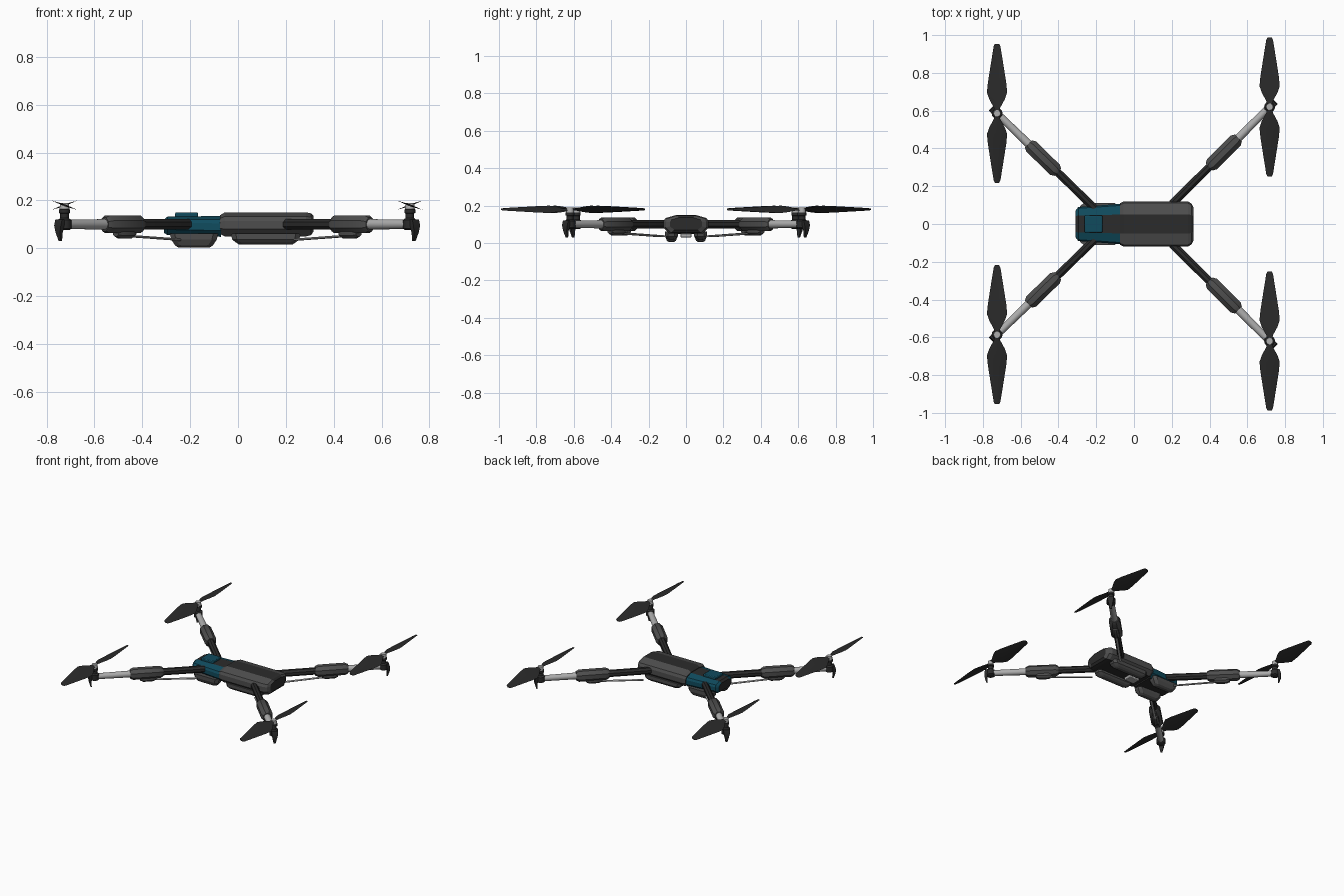
import bpy, bmesh, math
from mathutils import Vector

if "Cube" in bpy.data.objects:
    bpy.data.objects.remove(bpy.data.objects["Cube"], do_unlink=True)


def material(name, rgb):
    m = bpy.data.materials.new(name)
    m.use_nodes = True
    m.diffuse_color = (*rgb, 1)
    m.node_tree.nodes["Principled BSDF"].inputs["Base Color"].default_value = (*rgb, 1)
    return m


BLACK = material("matte black", (0.024, 0.024, 0.024))
GRAY = material("dark gray", (0.075, 0.075, 0.075))
TEAL = material("deep teal", (0.005, 0.07, 0.11))
LIGHT = material("light gray", (0.42, 0.42, 0.42))


def finish(bm, name, mats, bevel=0, smooth=True):
    bmesh.ops.recalc_face_normals(bm, faces=bm.faces)
    me = bpy.data.meshes.new(name)
    bm.to_mesh(me)
    bm.free()
    ob = bpy.data.objects.new(name, me)
    bpy.context.collection.objects.link(ob)
    for m in mats:
        me.materials.append(m)
    if bevel:
        mod = ob.modifiers.new("bevel", 'BEVEL')
        mod.width, mod.segments = bevel, 2
    if smooth:
        bpy.ops.object.select_all(action='DESELECT')
        ob.select_set(True)
        bpy.context.view_layer.objects.active = ob
        bpy.ops.object.shade_smooth_by_angle(angle=math.radians(35))
    return ob


def loft(bm, rings):
    """Skin a list of closed rings and cap both ends."""
    loops = [[bm.verts.new(p) for p in ring] for ring in rings]
    n = len(loops[0])
    for a, b in zip(loops, loops[1:]):
        for i in range(n):
            bm.faces.new((a[i], a[(i + 1) % n], b[(i + 1) % n], b[i]))
    bm.faces.new(loops[0])
    bm.faces.new(loops[-1])


def beam(name, a, b, stations, mat, sides=8, turn=0.5):
    """Tube from a to b; stations are (fraction, half width, half height)."""
    a, b = Vector(a), Vector(b)
    d = (b - a).normalized()
    side = d.cross(Vector((0, 0, 1))).normalized()
    up = side.cross(d)
    angles = [2 * math.pi * (i + turn) / sides for i in range(sides)]
    k = 1 / math.cos(math.pi / sides) if turn else 1
    bm = bmesh.new()
    loft(bm, [[a.lerp(b, t) + side * w * k * math.cos(r) + up * h * k * math.sin(r)
               for r in angles] for t, w, h in stations])
    return finish(bm, name, [mat])


def box(name, center, size, mat, bevel=0.005):
    bm = bmesh.new()
    bmesh.ops.create_cube(bm, size=1)
    for v in bm.verts:
        v.co = Vector(center) + Vector([c * s for c, s in zip(v.co, size)])
    return finish(bm, name, [mat], bevel)


def shell(name, stations, side_mat):
    """Hull section: stations are (x, half width, stripe half width, bottom, top)."""
    rings = []
    for x, w, s, b, t in stations:
        h = t - b
        half = [(s, t), (w * 0.92, t - h * 0.17), (w, t - h * 0.35),
                (w, b + h * 0.3), (w * 0.75, b)]
        rings.append([(x, y, z) for y, z in half] +
                     [(x, -y, z) for y, z in reversed(half)])
    bm = bmesh.new()
    loft(bm, rings)
    bm.normal_update()
    for f in bm.faces:
        c = f.calc_center_median()
        central = abs(c.y) < 0.01
        f.material_index = 1 if central else 0
    return finish(bm, name, [side_mat, BLACK], smooth=False)


# Hull: wide rear shell, narrower teal nose and the raised teal hatch
shell("main_shell", [(-0.075, 0.11, 0.05, 0.06, 0.138), (-0.055, 0.12, 0.05, 0.05, 0.15),
                     (0.285, 0.12, 0.05, 0.05, 0.15), (0.305, 0.108, 0.048, 0.055, 0.146),
                     (0.316, 0.085, 0.04, 0.07, 0.135)], GRAY)
shell("nose_shell", [(-0.31, 0.07, 0.042, 0.065, 0.12), (-0.295, 0.09, 0.045, 0.055, 0.132),
                     (-0.07, 0.107, 0.05, 0.048, 0.135)], TEAL)
box("nose_hatch", (-0.215, 0, 0.135), (0.095, 0.09, 0.03), TEAL)
box("belly_sensor", (0.02, 0, 0.04), (0.08, 0.06, 0.02), LIGHT, 0.004)

# Landing pods along the underside
for sy, word in ((-1, "front"), (1, "back")):
    for label, x0, x1, z in (("nose", -0.285, -0.083, 0.004), ("tail", -0.03, 0.262, 0.016)):
        top, y = 0.062, sy * 0.078
        bm = bmesh.new()
        rings = []
        for zz, inset, w in ((top, 0, 0.034), (0.036, 0.006, 0.034),
                             (z + 0.008, 0.022, 0.024), (z, 0.034, 0.012)):
            a, b = x0 + inset, x1 - inset
            rings.append([(a, y - w * 0.5, zz), (a + 0.02, y - w, zz), (b - 0.02, y - w, zz),
                          (b, y - w * 0.5, zz), (b, y + w * 0.5, zz), (b - 0.02, y + w, zz),
                          (a + 0.02, y + w, zz), (a, y + w * 0.5, zz)])
        loft(bm, rings)
        finish(bm, f"{word}_{label}_pod", [GRAY], smooth=False)


def propeller(name, hub):
    """Two flat tapered blades pitched in opposite directions."""
    outline = [(0.0, 0.012), (0.03, 0.018), (0.075, 0.044), (0.11, 0.057), (0.16, 0.052),
               (0.25, 0.037), (0.355, 0.019), (0.368, 0.012)]
    bm = bmesh.new()
    for s in (-1, 1):
        pitch = s * math.radians(20)
        rings = []
        for r, w in outline:
            section = [(-w, 0), (0, 0.004), (w, 0), (0, -0.004)]
            rings.append([(hub[0] + u * math.cos(pitch) - v * math.sin(pitch), hub[1] + s * r,
                           hub[2] + u * math.sin(pitch) + v * math.cos(pitch))
                          for u, v in section])
        loft(bm, rings)
    finish(bm, name, [BLACK])


# Four folding arms with motor, propeller and landing leg
for sx, hx, hy, rx, ry in ((-1, 0.725, 0.586, 0.19, 0.065), (1, 0.718, 0.62, 0.185, 0.09)):
    for sy in (-1, 1):
        tag = ("front" if sy < 0 else "back") + ("_left" if sx > 0 else "_right")
        root, hub = Vector((sx * rx, sy * ry, 0.1)), Vector((sx * hx, sy * hy, 0.1))
        at = lambda t, z=0.0: root.lerp(hub, t) + Vector((0, 0, z))

        beam(tag + "_inner_arm", at(0), at(0.46),
             [(0, 0.012, 0.014), (0.08, 0.021, 0.022), (1, 0.021, 0.022)], BLACK)
        beam(tag + "_arm_joint", at(0.4), at(0.69),
             [(0, 0.026, 0.028), (0.09, 0.037, 0.037), (0.91, 0.037, 0.037),
              (1, 0.026, 0.028)], GRAY)
        beam(tag + "_joint_foot", at(0.46, -0.038), at(0.6, -0.038),
             [(0, 0.016, 0.012), (0.2, 0.022, 0.021), (0.8, 0.022, 0.021), (1, 0.016, 0.012)],
             GRAY)
        beam(tag + "_outer_arm", at(0.67), at(0.99),
             [(0, 0.022, 0.022), (1, 0.019, 0.019)], LIGHT, 16)
        beam(tag + "_brace_rod", at(0.1, -0.064), at(0.54, -0.047),
             [(0, 0.008, 0.005), (1, 0.008, 0.005)], LIGHT)

        # Motor stack: turned profile of radius and height
        bm = bmesh.new()
        loft(bm, [[(hub.x + r * math.cos(a), hub.y + r * math.sin(a), z)
                   for a in [i * math.pi / 8 for i in range(16)]]
                  for r, z in ((0.02, 0.076), (0.029, 0.082), (0.029, 0.118), (0.018, 0.126),
                               (0.018, 0.145), (0.023, 0.148), (0.023, 0.162), (0.012, 0.168))])
        finish(bm, tag + "_motor", [BLACK])
        bm = bmesh.new()
        bmesh.ops.create_cone(bm, cap_ends=True, segments=16, radius1=0.021, radius2=0.018,
                              depth=0.028)
        bmesh.ops.translate(bm, verts=bm.verts, vec=(hub.x, hub.y, 0.175))
        finish(bm, tag + "_hub_cap", [LIGHT])
        propeller(tag + "_propeller", (hub.x, hub.y, 0.18))

        # Curved leg that tapers to a point below the motor
        out = (hub - root).normalized()
        side = Vector((-out.y, out.x, 0))
        bm = bmesh.new()
        rings = []
        for o, z, w, t in ((0.022, 0.12, 0.02, 0.012), (0.03, 0.095, 0.02, 0.011),
                           (0.031, 0.065, 0.013, 0.008), (0.024, 0.03, 0.006, 0.004)):
            c = Vector((hub.x, hub.y, z)) + out * o
            rings.append([c + side * w * i + out * t * j
                          for i, j in ((-1, -1), (1, -1), (1, 1), (-1, 1))])
        loft(bm, rings)
        finish(bm, tag + "_landing_leg", [BLACK])
